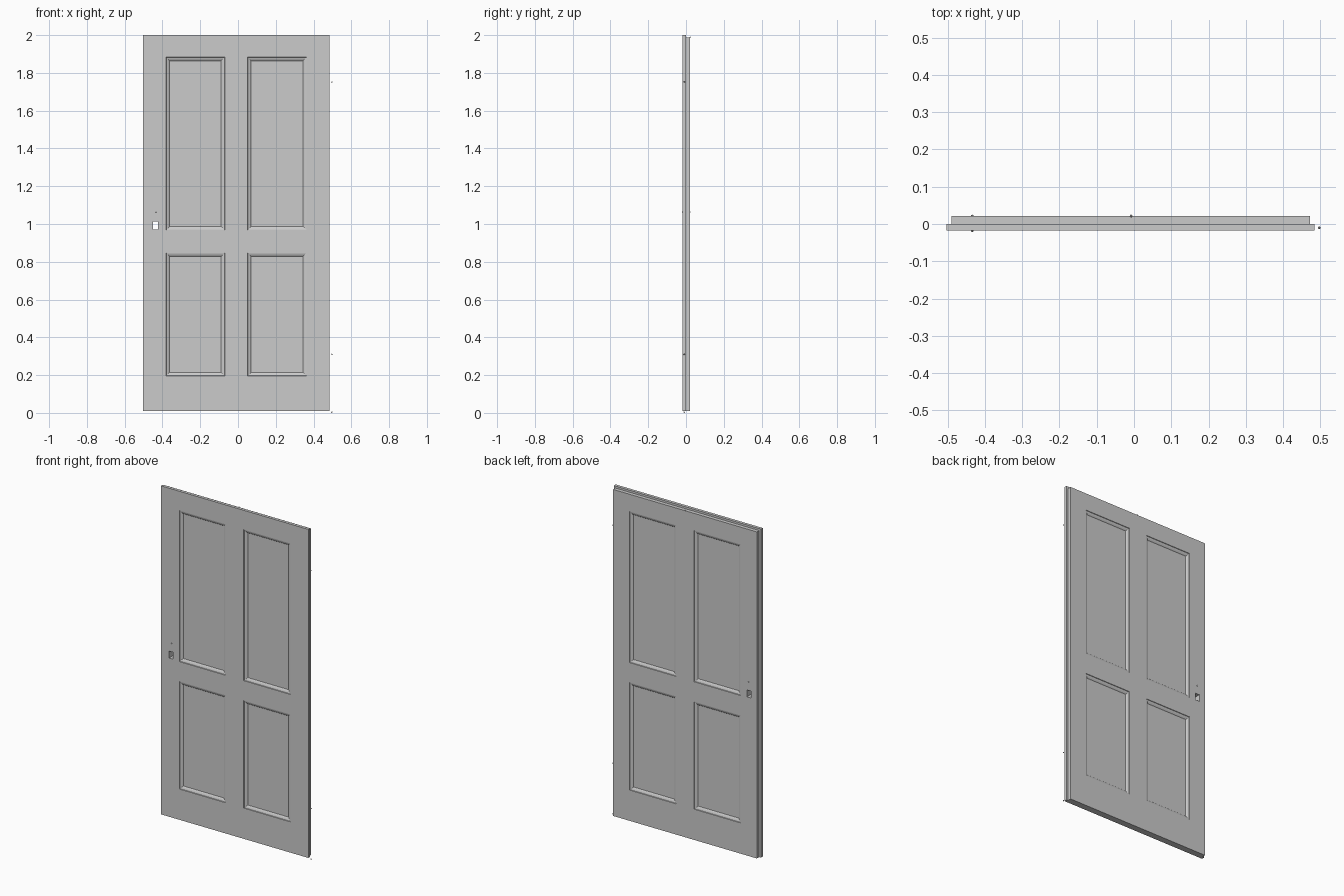
import bpy, bmesh

if "Cube" in bpy.data.objects:
    bpy.data.objects.remove(bpy.data.objects["Cube"])

XS = [-0.503, -0.381, -0.07, 0.051, 0.363, 0.484]
ZS = [0.01, 0.196, 0.847, 0.968, 1.883, 2.0]
NX, NZ = len(XS), len(ZS)
FRONT, STEP, REAR = -0.018, 0.0, 0.022


def add_object(name, bm):
    mesh = bpy.data.meshes.new(name)
    bm.to_mesh(mesh)
    bm.free()
    ob = bpy.data.objects.new(name, mesh)
    bpy.context.collection.objects.link(ob)
    return ob


# Indices running around the edge of the face grid
rim = ([(i, 0) for i in range(NX - 1)] + [(NX - 1, j) for j in range(NZ - 1)]
       + [(i, NZ - 1) for i in range(NX - 1, 0, -1)] + [(0, j) for j in range(NZ - 1, 0, -1)])

# Rear face is a little smaller on both sides and the top (rebate)
RX = [-0.49] + XS[1:-1] + [0.473]
RZ = ZS[:-1] + [1.988]

bm = bmesh.new()
panels = []


def sheet(xs, zs, y):
    v = {(i, j): bm.verts.new((xs[i], y, zs[j])) for i in range(NX) for j in range(NZ)}
    for i in range(NX - 1):
        for j in range(NZ - 1):
            f = bm.faces.new([v[i, j], v[i + 1, j], v[i + 1, j + 1], v[i, j + 1]])
            if i in (1, 3) and j in (1, 3):
                panels.append(f)
    return [v[k] for k in rim]


# Door leaf: two faces joined by a stepped edge
front = sheet(XS, ZS, FRONT)
rear = sheet(RX, RZ, REAR)
step_a = [bm.verts.new((v.co.x, STEP, v.co.z)) for v in front]
step_b = [bm.verts.new((v.co.x, STEP, v.co.z)) for v in rear]
loops = [front, step_a, step_b, rear]
for a, b in zip(loops, loops[1:]):
    for k in range(len(a)):
        n = (k + 1) % len(a)
        bm.faces.new([a[k], a[n], b[n], b[k]])
bmesh.ops.recalc_face_normals(bm, faces=bm.faces[:])

# Moulded recess of each panel
for width, depth in [(0.002, -0.003), (0.007, -0.001), (0.007, -0.002),
                     (0.007, -0.003), (0.004, -0.003)]:
    bmesh.ops.inset_individual(bm, faces=panels, thickness=width, depth=depth)
leaf = add_object("door_leaf", bm)

# Keyhole slot cut right through
bm = bmesh.new()
bmesh.ops.create_cube(bm, size=1)
bmesh.ops.scale(bm, vec=(0.026, 0.2, 0.042), verts=bm.verts)
bmesh.ops.translate(bm, vec=(-0.437, 0, 0.992), verts=bm.verts)
cutter = add_object("latch_cutter", bm)
mod = leaf.modifiers.new("latch_hole", 'BOOLEAN')
mod.object = cutter
mod.solver = 'EXACT'
cutter.hide_render = True
cutter.hide_set(True)

# Small studs: hinge pins, handle studs, top stud
for name, pos in [("hinge_pin_top", (0.497, -0.01, 1.752)),
                  ("hinge_pin_low", (0.497, -0.01, 0.31)),
                  ("floor_pivot", (0.497, -0.01, 0.004)),
                  ("handle_stud_front", (-0.434, -0.018, 1.064)),
                  ("handle_stud_rear", (-0.434, 0.0215, 1.064)),
                  ("top_stud", (-0.008, 0.0215, 1.988))]:
    bm = bmesh.new()
    bmesh.ops.create_icosphere(bm, subdivisions=1, radius=0.004)
    bmesh.ops.translate(bm, vec=pos, verts=bm.verts)
    add_object(name, bm)
